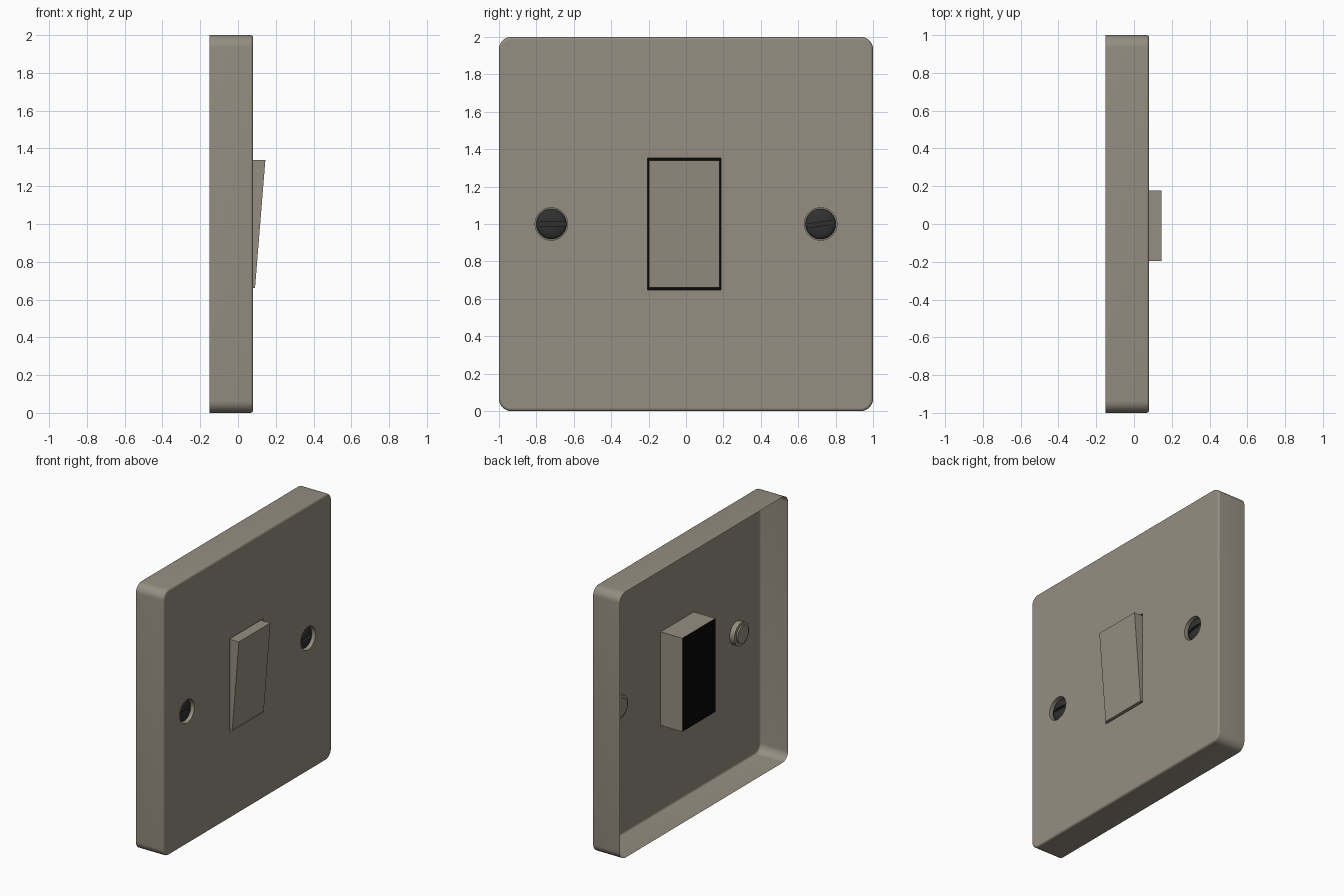
import bpy, bmesh, math
from mathutils import Matrix

if "Cube" in bpy.data.objects:
    bpy.data.objects.remove(bpy.data.objects["Cube"])


def material(name, rgb):
    m = bpy.data.materials.new(name)
    m.diffuse_color = (*rgb, 1)
    m.use_nodes = True
    m.node_tree.nodes["Principled BSDF"].inputs["Base Color"].default_value = m.diffuse_color
    return m


METAL = material("warm grey metal", (0.30, 0.27, 0.22))
DARK = material("dark screw steel", (0.03, 0.03, 0.031))
BLACK = material("black", (0.002, 0.002, 0.002))


def finish(bm, name, mats):
    me = bpy.data.meshes.new(name)
    bm.to_mesh(me)
    bm.free()
    for m in mats:
        me.materials.append(m)
    ob = bpy.data.objects.new(name, me)
    bpy.context.collection.objects.link(ob)
    return ob


def rounded_rect(half, r, n=8):
    """Square outline in y, z centred on z = 1."""
    pts = []
    for i, (sy, sz) in enumerate([(1, 1), (-1, 1), (-1, -1), (1, -1)]):
        for k in range(n + 1):
            a = math.pi / 2 * (i + k / n)
            pts.append((sy * (half - r) + r * math.cos(a) * half / half,
                        1 + sz * (half - r) + r * math.sin(a)))
    return pts


def circle(y, r, n=32):
    return [(y + r * math.cos(math.tau * k / n), 1 + r * math.sin(math.tau * k / n))
            for k in range(n)]


def loop(bm, x, pts):
    return [bm.verts.new((x, y, z)) for y, z in pts]


def bridge(bm, a, b):
    n = len(a)
    for i in range(n):
        bm.faces.new((a[i], a[(i + 1) % n], b[(i + 1) % n], b[i]))


# Plate: open-backed shell with rolled front edge
X0, X1, ROLL = -0.15, 0.08, 0.014
bm = bmesh.new()
rings = [loop(bm, X0, rounded_rect(1, 0.065))]
for k in range(5):
    a = math.pi / 2 * k / 4
    inset = ROLL * (1 - math.cos(a))
    rings.append(loop(bm, X1 - ROLL + ROLL * math.sin(a),
                      rounded_rect(1 - inset, 0.065 - inset)))
for a, b in zip(rings, rings[1:]):
    bridge(bm, a, b)

# Switch opening with its housing behind the plate
rect = [(-0.207, 0.648), (0.187, 0.648), (0.187, 1.352), (-0.207, 1.352)]
hole = loop(bm, X1, rect)
box_back = loop(bm, -0.10, rect)
bridge(bm, hole, box_back)
cap = bm.faces.new(box_back)
cap.material_index = 1

# Screw recesses, stepped in behind the plate
front_loops = [rings[-1], hole]
for y in (-0.72, 0.72):
    steps = [loop(bm, x, circle(y, r)) for x, r in
             ((X1, 0.087), (0.04, 0.087), (0.04, 0.065), (0.028, 0.065))]
    for a, b in zip(steps, steps[1:]):
        bridge(bm, a, b)
    bm.faces.new(steps[-1])
    front_loops.append(steps[0])

# Flat front face around the openings
bm.edges.index_update()
edges = []
for vs in front_loops:
    for i in range(len(vs)):
        edges.append(bm.edges.get((vs[i], vs[(i + 1) % len(vs)])))
bmesh.ops.triangle_fill(bm, use_beauty=True, use_dissolve=False,
                        edges=edges, normal=(1, 0, 0))
bmesh.ops.recalc_face_normals(bm, faces=bm.faces)
bm.normal_update()
front = [f for f in bm.faces if all(abs(v.co.x - X1) < 1e-5 for v in f.verts)]
if front[0].normal.x < 0:
    bmesh.ops.reverse_faces(bm, faces=bm.faces)
    bm.normal_update()
for f in bm.faces:
    f.smooth = True
for e in bm.edges:
    e.smooth = e.calc_face_angle(0) < math.radians(35)
for f in front:
    f.smooth = False
    for e in f.edges:
        e.smooth = False
finish(bm, "switch_plate", [METAL, BLACK])

# Rocker: wedge-faced block, top pushed out
bm = bmesh.new()
profile = [(-0.05, 0.66), (0.09, 0.66), (0.145, 1.34), (-0.05, 1.34)]
ends = [[bm.verts.new((x, y, z)) for x, z in profile] for y in (-0.197, 0.178)]
bridge(bm, *ends)
for e in ends:
    bm.faces.new(e)
bmesh.ops.recalc_face_normals(bm, faces=bm.faces)
finish(bm, "rocker", [METAL])


# Domed slotted screw heads
def screw(name, y, tilt):
    bm = bmesh.new()
    prof = [(0.041, 0.081), (0.05, 0.081)] + [
        (0.05 + 0.022 * math.sin(t), 0.081 * math.cos(t))
        for t in (math.radians(d) for d in (18, 36, 54, 72, 82))]
    rs = [loop(bm, x, circle(y, r)) for x, r in prof]
    for a, b in zip(rs, rs[1:]):
        bridge(bm, a, b)
    bm.faces.new(rs[0])
    bm.faces.new(rs[-1])
    bmesh.ops.recalc_face_normals(bm, faces=bm.faces)
    ob = finish(bm, name, [DARK])

    bm = bmesh.new()
    bmesh.ops.create_cube(bm, size=1, matrix=Matrix.Translation((0.08, y, 1))
                          @ Matrix.Rotation(math.radians(tilt), 4, 'X')
                          @ Matrix.Diagonal((0.05, 0.3, 0.02, 1)))
    cutter = finish(bm, "slot_cutter", [DARK])
    cutter.hide_render = True
    mod = ob.modifiers.new("slot", 'BOOLEAN')
    mod.operation, mod.solver, mod.object = 'DIFFERENCE', 'EXACT', cutter
    bpy.ops.object.select_all(action='DESELECT')
    ob.select_set(True)
    bpy.context.view_layer.objects.active = ob
    bpy.ops.object.modifier_apply(modifier=mod.name)
    bpy.data.objects.remove(cutter)
    bpy.ops.object.shade_smooth_by_angle(angle=math.radians(35))


screw("screw_left", -0.72, 0)
screw("screw_right", 0.72, 8)
